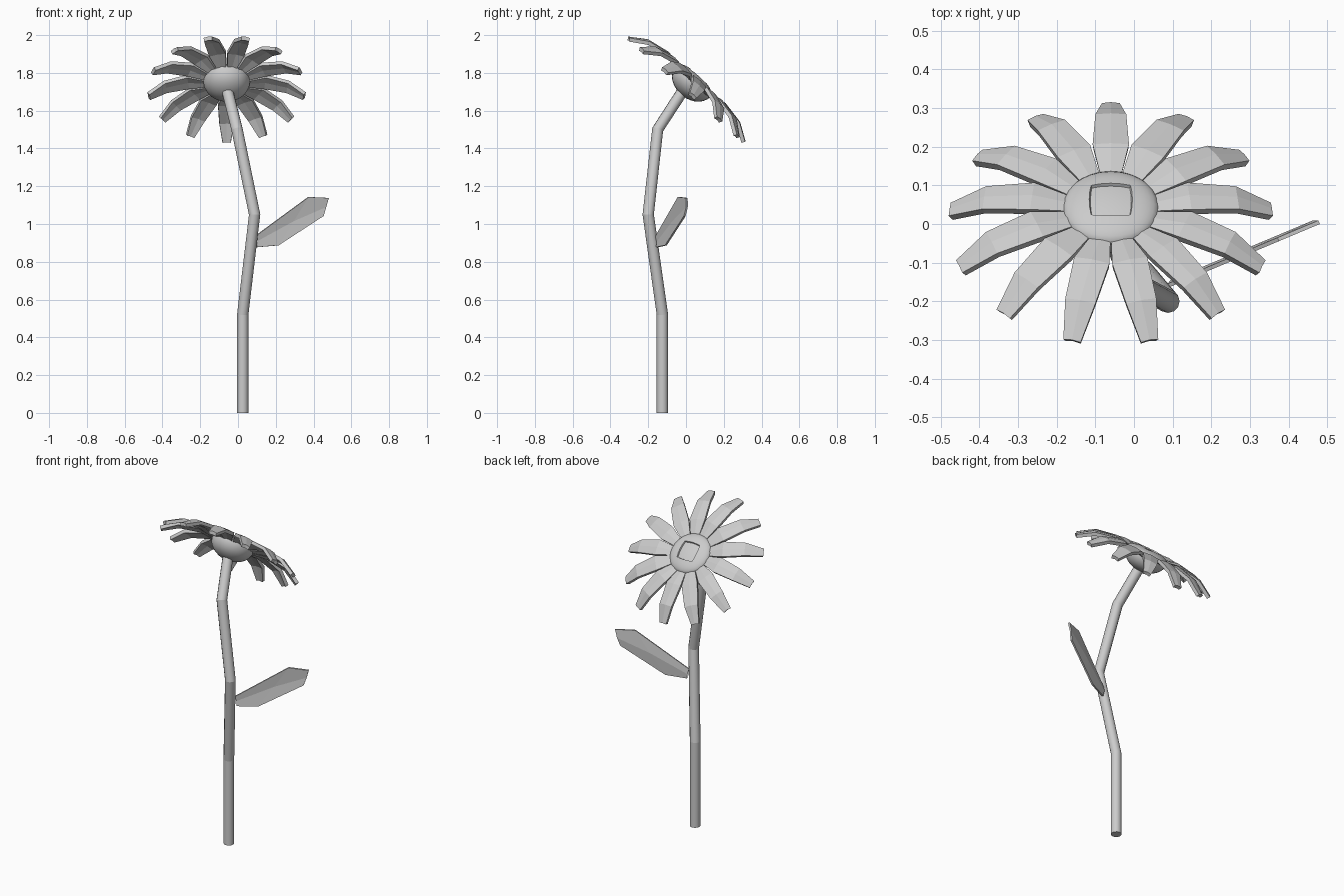
import bpy, bmesh
from math import radians, pi
from mathutils import Matrix, Vector

cube = bpy.data.objects.get("Cube")
if cube:
    bpy.data.objects.remove(cube, do_unlink=True)

grey = bpy.data.materials.new("plain_grey")
grey.use_nodes = True
grey.diffuse_color = (0.6, 0.6, 0.6, 1)
grey.node_tree.nodes["Principled BSDF"].inputs["Base Color"].default_value = (0.6, 0.6, 0.6, 1)

# Flower head frame: local z is the way the flower faces
HEAD = Matrix.Translation((-0.06, 0, 1.715)) @ Matrix.Rotation(radians(-42), 4, 'X')


def add_object(name, bm, matrix=Matrix()):
    bmesh.ops.recalc_face_normals(bm, faces=bm.faces)
    mesh = bpy.data.meshes.new(name)
    bm.to_mesh(mesh)
    bm.free()
    mesh.materials.append(grey)
    obj = bpy.data.objects.new(name, mesh)
    bpy.context.collection.objects.link(obj)
    obj.matrix_world = matrix
    return obj


def strip(rows):
    """Sheet of quads through rows of points."""
    bm = bmesh.new()
    grid = [[bm.verts.new(p) for p in row] for row in rows]
    for a, b in zip(grid, grid[1:]):
        for i in range(len(a) - 1):
            bm.faces.new((a[i], a[i + 1], b[i + 1], b[i]))
    return bm


def thicken(obj, thickness, offset):
    mod = obj.modifiers.new("Thickness", 'SOLIDIFY')
    mod.thickness = thickness
    mod.offset = offset


# Stem: bent tube with crisp joints
curve = bpy.data.curves.new("stem_path", 'CURVE')
curve.dimensions = '3D'
curve.bevel_depth = 0.03
curve.bevel_resolution = 4
curve.use_fill_caps = True
path = [(0.025, -0.125, 0), (0.025, -0.125, 0.52), (0.088, -0.2, 1.05),
        (-0.005, -0.15, 1.5), (-0.055, -0.02, 1.7)]
spline = curve.splines.new('POLY')
spline.points.add(len(path) - 1)
for point, co in zip(spline.points, path):
    point.co = (*co, 1)
tube = bpy.data.objects.new("stem_path", curve)
bpy.context.collection.objects.link(tube)
bpy.context.view_layer.update()
bm = bmesh.new()
bm.from_mesh(tube.to_mesh())
bpy.data.objects.remove(tube, do_unlink=True)
bmesh.ops.remove_doubles(bm, verts=bm.verts, dist=0.0005)
for face in bm.faces:
    face.smooth = len(face.verts) == 4
for edge in bm.edges:
    edge.smooth = edge.calc_length() > 0.05
add_object("stem", bm)

# Flower centre: squashed rounded cube with a shallow dished top
bm = bmesh.new()
bmesh.ops.create_cube(bm, size=2)
bmesh.ops.subdivide_edges(bm, edges=bm.edges, cuts=7, use_grid_fill=True)
dish = [f for f in bm.faces if f.normal.z > 0.9
        and max(abs(c) for c in f.calc_center_median().xy) < 0.5]
for v in bm.verts:
    v.co.normalize()
    v.co = Vector((v.co.x * 0.125, v.co.y * 0.125,
                   0.06 + v.co.z * (0.04 if v.co.z > 0 else 0.1)))
bmesh.ops.inset_region(bm, faces=dish, thickness=0.003, depth=-0.008)
for face in bm.faces:
    face.smooth = True
centre = add_object("flower_centre", bm, HEAD)
bpy.context.view_layer.objects.active = centre
centre.select_set(True)
bpy.ops.object.shade_smooth_by_angle(angle=radians(35))

# Petals: drooping tapered blades, as (radius, half width, height)
profile = [(0.09, 0.022, 0.065), (0.205, 0.047, 0.085),
           (0.33, 0.04, 0.062), (0.42, 0.023, 0.005)]
COUNT = 13
for k in range(COUNT):
    rows = [[(r, -w, h - 0.004), (r, 0, h), (r, w, h - 0.004)] for r, w, h in profile]
    turn = Matrix.Rotation(pi / 2 + k * 2 * pi / COUNT, 4, 'Z')
    petal = add_object(f"petal_{k + 1}", strip(rows), HEAD @ turn)
    thicken(petal, 0.02, -1)


# Leaf: thin slanted blade with a faint midrib
def leaf_point(x, z, bulge=0.0):
    return (x, 0.005 - 0.42 * (0.48 - x) + bulge, z)


upper = [(0.09, 0.935), (0.373, 1.143), (0.479, 1.138)]
lower = [(0.1, 0.877), (0.214, 0.887), (0.452, 1.042)]
rows = [[leaf_point(*a), leaf_point((a[0] + b[0]) / 2, (a[1] + b[1]) / 2, 0.006), leaf_point(*b)]
        for a, b in zip(upper, lower)]
thicken(add_object("leaf", strip(rows)), 0.01, 0)
